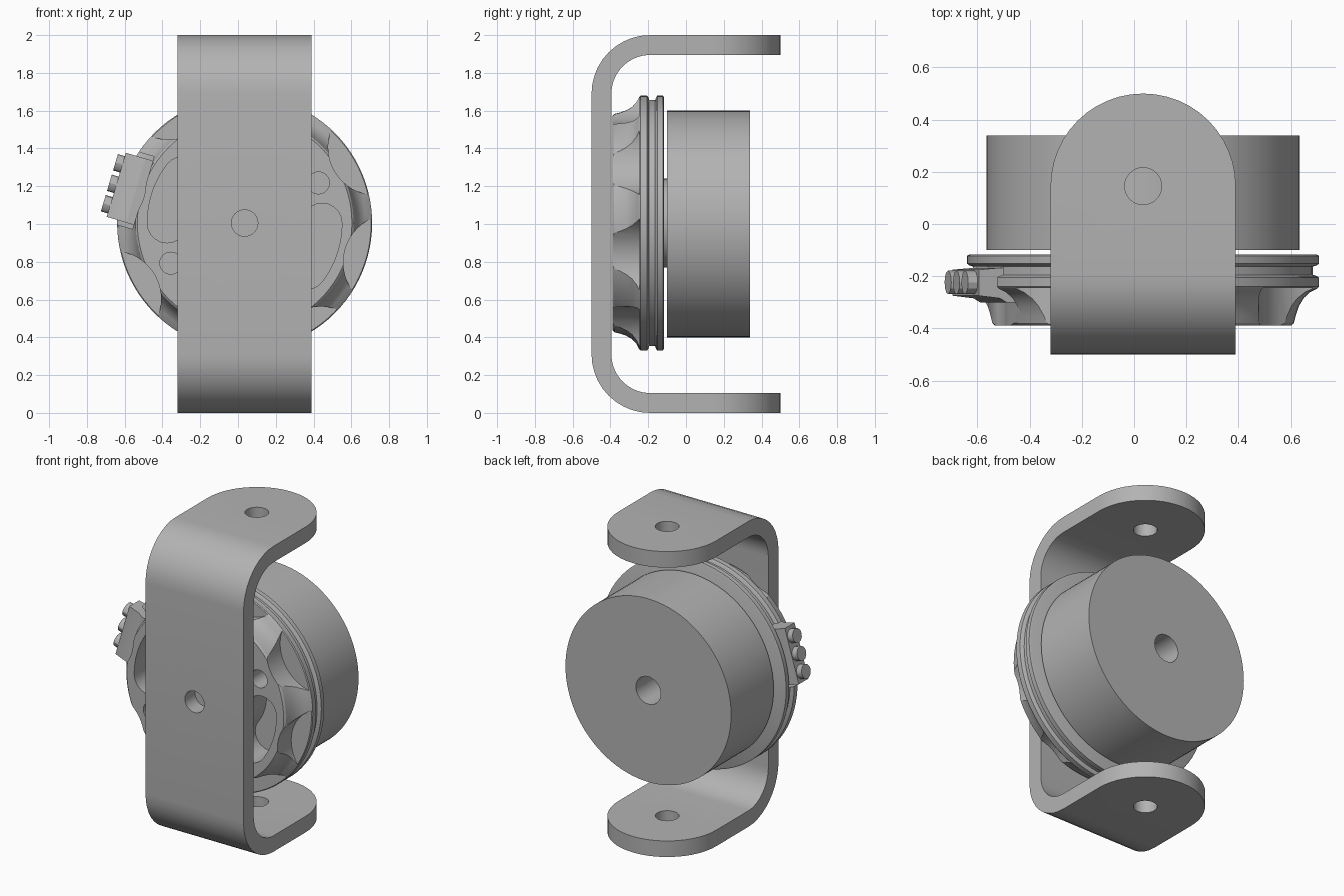
import bpy, bmesh, math
from mathutils import Matrix, Vector

if "Cube" in bpy.data.objects:
    bpy.data.objects.remove(bpy.data.objects["Cube"])

CX, CZ = 0.035, 1.005          # shared axis of the wheel and the drum

grey = bpy.data.materials.new("mid_grey")
grey.diffuse_color = (0.45, 0.45, 0.45, 1)
grey.use_nodes = True
grey.node_tree.nodes["Principled BSDF"].inputs["Base Color"].default_value = grey.diffuse_color


def finish(name, bm):
    bmesh.ops.recalc_face_normals(bm, faces=bm.faces)
    me = bpy.data.meshes.new(name)
    bm.to_mesh(me)
    bm.free()
    me.materials.append(grey)
    ob = bpy.data.objects.new(name, me)
    bpy.context.collection.objects.link(ob)
    return ob


def prism(name, pts, axis, a, b):
    """Extrude a 2D outline along an axis from a to b."""
    put = {'x': lambda p, t: (t, p[0], p[1]),
           'y': lambda p, t: (p[0], t, p[1]),
           'z': lambda p, t: (p[0], p[1], t)}[axis]
    bm = bmesh.new()
    lo = [bm.verts.new(put(p, a)) for p in pts]
    hi = [bm.verts.new(put(p, b)) for p in pts]
    bm.faces.new(lo)
    bm.faces.new(hi)
    n = len(pts)
    for i in range(n):
        j = (i + 1) % n
        bm.faces.new((lo[i], lo[j], hi[j], hi[i]))
    return finish(name, bm)


def arc(cx, cy, r, a0, a1, n):
    return [(cx + r * math.cos(math.radians(a0 + (a1 - a0) * i / n)),
             cy + r * math.sin(math.radians(a0 + (a1 - a0) * i / n))) for i in range(n + 1)]


def circle(cx, cy, r, n=32):
    return arc(cx, cy, r, 0, 360, n)[:-1]


def lathe(name, profile, n=96):
    """Spin (radius, y) points around the shared axis, capping both ends."""
    bm = bmesh.new()
    rings = [[bm.verts.new((x, y, z)) for x, z in circle(CX, CZ, r, n)] for r, y in profile]
    bm.faces.new(rings[0])
    bm.faces.new(rings[-1])
    for A, B in zip(rings, rings[1:]):
        for i in range(n):
            j = (i + 1) % n
            bm.faces.new((A[i], A[j], B[j], B[i]))
    return finish(name, bm)


def boolean(ob, cutter, op='DIFFERENCE'):
    cutter.hide_render = True
    m = ob.modifiers.new("cut", 'BOOLEAN')
    m.operation, m.solver, m.object = op, 'EXACT', cutter
    bpy.context.view_layer.objects.active = ob
    bpy.ops.object.modifier_apply(modifier=m.name)
    bpy.data.objects.remove(cutter, do_unlink=True)


def polar(r, deg):
    a = math.radians(deg)
    return CX + r * math.cos(a), CZ + r * math.sin(a)


# U-shaped bracket: side profile trimmed by a round-ended plan
T, R = 0.105, 0.31
outer = arc(-0.5 + R, R, R, 270, 180, 10) + arc(-0.5 + R, 2 - R, R, 180, 90, 10)
inner = arc(-0.5 + R, 2 - R, R - T, 90, 180, 10) + arc(-0.5 + R, R, R - T, 180, 270, 10)
bracket = prism("bracket", [(0.6, 0)] + outer + [(0.6, 2), (0.6, 2 - T)] + inner + [(0.6, T)],
                'x', CX - 0.355, CX + 0.355)
plan = arc(CX, 0.145, 0.355, 0, 180, 24)
plan = [(x * 1.0, y) for x, y in plan] + [(CX - 0.4, 0.145), (CX - 0.4, -0.6),
                                          (CX + 0.4, -0.6), (CX + 0.4, 0.145)]
boolean(bracket, prism("plan_cutter", plan, 'z', -0.1, 2.1), 'INTERSECT')
boolean(bracket, prism("pivot_cutter", circle(CX, 0.145, 0.071), 'z', -0.2, 2.2))
boolean(bracket, prism("bolt_cutter", circle(CX, CZ, 0.07), 'y', -0.6, -0.392))

# drum with a blind bore at the back, and the hub joining it to the wheel
drum = prism("drum", circle(CX, CZ - 0.005, 0.6, 96), 'y', -0.10, 0.34)
boolean(drum, prism("bore_cutter", circle(CX, CZ - 0.005, 0.09), 'y', 0.0, 0.5))
hub = prism("hub", circle(CX, CZ, 0.235, 64), 'y', -0.15, -0.08)

# grip wheel: two flanges, a groove and a flared front
wheel = lathe("grip_wheel", [
    (0.665, -0.117), (0.675, -0.122), (0.675, -0.152), (0.667, -0.158), (0.652, -0.163),
    (0.652, -0.195), (0.667, -0.200), (0.675, -0.206), (0.675, -0.240), (0.668, -0.248),
    (0.640, -0.262), (0.615, -0.285), (0.597, -0.315), (0.585, -0.350), (0.578, -0.380),
    (0.568, -0.389)])

# finger scallops around the front edge
for k in range(8):
    x, z = polar(0.806, 30 + 45 * k)
    boolean(wheel, prism("scallop_cutter", circle(x, z, 0.256, 48), 'y', -0.6, -0.246))


# kidney pockets and round holes, repeated half a turn apart
def slot(mid, half, a0, a1):
    p0, p1 = polar(mid, a0), polar(mid, a1)
    return (arc(CX, CZ, mid + half, a0, a1, 12) + arc(*p1, half, a1, a1 + 180, 10)[1:]
            + arc(CX, CZ, mid - half, a1, a0, 12)[1:] + arc(*p0, half, a0 + 180, a0 + 360, 10)[1:-1])


for turn in (0, 180):
    boolean(wheel, prism("pocket_cutter", slot(0.41, 0.105, -37 + turn, 0 + turn), 'y', -0.6, -0.19))
    boolean(wheel, prism("hole_cutter", circle(*polar(0.445, 28.5 + turn), 0.058), 'y', -0.6, -0.19))

# connector on the rim: local frame has X radial, Y forward, Z tangential
A = math.radians(163.4)
rad = Vector((math.cos(A), 0, math.sin(A)))
tan = Vector((-math.sin(A), 0, math.cos(A)))
M = Matrix.Translation((CX, 0, CZ)) @ Matrix((rad, (0, 1, 0), tan)).transposed().to_4x4()


def place(ob):
    ob.data.transform(M)
    if M.determinant() < 0:
        ob.data.flip_normals()
    return ob


boolean(wheel, place(prism("notch_cutter",
        [(0.56, -0.20), (0.9, -0.20), (0.9, 0.20), (0.56, 0.20)], 'y', -0.6, -0.163)))
body = [(0.53, -0.30), (0.60, -0.30), (0.625, -0.285), (0.709, -0.275),
        (0.709, -0.175), (0.625, -0.168), (0.53, -0.165)]
connector = place(prism("connector_body", body, 'z', -0.177, 0.177))
parts = [bracket, drum, hub, wheel, connector]
for i, t in enumerate((-0.113, 0, 0.113)):
    parts.append(place(prism(f"connector_pin_{i + 1}",
                             circle(-0.224, t, 0.045, 12), 'x', 0.69, 0.747)))

# smooth shading with crisp edges
bpy.ops.object.select_all(action='DESELECT')
for ob in parts:
    ob.select_set(True)
bpy.context.view_layer.objects.active = bracket
bpy.ops.object.shade_smooth_by_angle(angle=math.radians(30))
